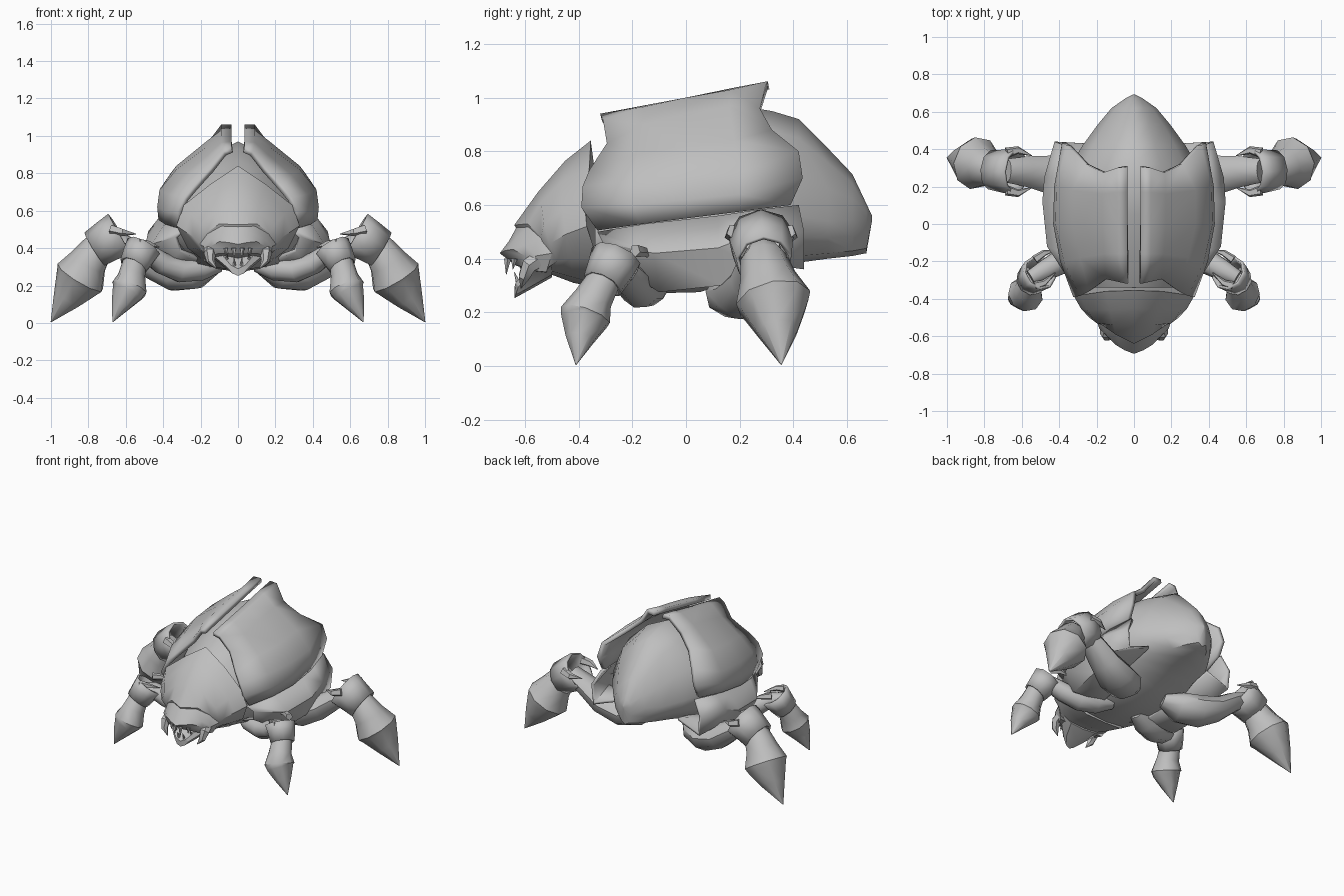
import bpy, bmesh, math
from mathutils import Vector

grey = bpy.data.materials.new("shell_grey")
grey.diffuse_color = (0.52, 0.52, 0.52, 1)


def finish(name, bm, thick=0, angle=35, ref=None):
    """Turn a bmesh into a mirrored, smooth shaded object."""
    bmesh.ops.remove_doubles(bm, verts=bm.verts, dist=0.0005)
    bmesh.ops.recalc_face_normals(bm, faces=bm.faces)
    if ref:
        r = Vector(ref)
        out = sum(f.normal.dot(f.calc_center_median() - r) * f.calc_area() for f in bm.faces)
        if out < 0:
            bmesh.ops.reverse_faces(bm, faces=bm.faces)
    me = bpy.data.meshes.new(name)
    bm.to_mesh(me)
    bm.free()
    ob = bpy.data.objects.new(name, me)
    bpy.context.collection.objects.link(ob)
    me.materials.append(grey)
    bpy.ops.object.select_all(action='DESELECT')
    ob.select_set(True)
    bpy.context.view_layer.objects.active = ob
    bpy.ops.object.shade_smooth_by_angle(angle=math.radians(angle))
    if thick:
        m = ob.modifiers.new("thickness", 'SOLIDIFY')
        m.thickness = thick
        m.offset = -1
    m = ob.modifiers.new("mirror", 'MIRROR')
    m.merge_threshold = 0.001
    return ob


def loft(rows, closed=False, caps=True, bm=None):
    """Bridge rows of points; closed joins each row into a ring."""
    bm = bm or bmesh.new()
    vs = [[bm.verts.new(p) for p in row] for row in rows]
    n = len(rows[0])
    for a, b in zip(vs, vs[1:]):
        for i in range(n if closed else n - 1):
            j = (i + 1) % n
            bm.faces.new((a[i], a[j], b[j], b[i]))
    if caps:
        bm.faces.new(vs[0])
        bm.faces.new(vs[-1])
    return bm


def tube(path, sides=9, caps=True, bm=None, wide=1):
    """Tube through (x, y, z, radius) stations, optionally widened in y."""
    pts = [Vector(p[:3]) for p in path]
    rows = []
    for i, p in enumerate(pts):
        t = Vector((0, 0, 0))
        if i > 0:
            t += (p - pts[i - 1]).normalized()
        if i < len(pts) - 1:
            t += (pts[i + 1] - p).normalized()
        t.normalize()
        u = t.cross(Vector((0, 1, 0.01))).normalized()
        v = t.cross(u) * wide
        r = path[i][3]
        rows.append([p + r * (math.cos(a) * u + math.sin(a) * v)
                     for a in (math.tau * k / sides for k in range(sides))])
    return loft(rows, True, caps, bm)


# abdomen: (y, top, widest height, bottom, half width)
section = [(0, 1), (.42, .80), (.8, .45), (1, 0), (.93, -.45), (.66, -.86), (0, -1)]
rows = []
for y, top, m, bot, w in [(-.34, .76, .53, .30, .27), (-.15, .87, .56, .27, .34),
                          (.05, .93, .58, .275, .37), (.2, .97, .60, .32, .37),
                          (.32, .95, .58, .36, .335), (.42, .92, .56, .385, .275),
                          (.53, .81, .54, .40, .195), (.62, .715, .545, .41, .12),
                          (.672, .605, .55, .42, .045), (.693, .56, .552, .54, .004)]:
    rows.append([(w * a, y, m + b * (top - m if b > 0 else m - bot)) for a, b in section])
finish("abdomen", loft(rows), ref=(0, .1, .6), angle=45)

# front collar that narrows towards the head
collar = [
    [(0, -.355, .84), (.15, -.36, .74), (.29, -.38, .63), (.33, -.37, .52),
     (.27, -.33, .40), (.14, -.30, .30), (0, -.28, .28)],
    [(0, -.45, .765), (.13, -.46, .69), (.25, -.46, .58), (.285, -.45, .49),
     (.24, -.43, .40), (.13, -.42, .33), (0, -.42, .31)],
    [(0, -.55, .65), (.11, -.54, .61), (.20, -.53, .53), (.24, -.50, .46),
     (.20, -.48, .39), (.12, -.49, .35), (0, -.50, .34)],
    [(0, -.64, .525), (.10, -.59, .53), (.17, -.54, .48), (.205, -.50, .42),
     (.18, -.51, .37), (.10, -.52, .35), (0, -.53, .34)]]
finish("collar", loft(collar), ref=(0, -.4, .5))

# head: brow, snout and upper lip
head = [
    [(0, -.63, .52), (.09, -.58, .525), (.165, -.54, .475), (.205, -.50, .42), (.17, -.52, .35), (0, -.52, .34)],
    [(0, -.66, .465), (.08, -.635, .475), (.14, -.60, .45), (.185, -.56, .41), (.15, -.57, .355), (0, -.57, .35)],
    [(0, -.694, .42), (.05, -.675, .43), (.10, -.645, .435), (.145, -.60, .41), (.11, -.61, .37), (0, -.635, .375)]]
finish("head", loft(head), ref=(0, -.58, .43), angle=25)

# lower jaw
jaw = [
    [(0, -.50, .37), (.13, -.50, .38), (.16, -.50, .37), (.10, -.50, .34), (0, -.50, .33)],
    [(0, -.58, .34), (.09, -.58, .37), (.12, -.57, .35), (.07, -.58, .295), (0, -.58, .285)],
    [(0, -.64, .29), (.04, -.635, .31), (.055, -.625, .295), (.03, -.635, .265), (0, -.64, .252)]]
finish("lower_jaw", loft(jaw), ref=(0, -.57, .32), angle=25)

# teeth and curved mandibles
bm = bmesh.new()
for x, y, z, dy, dz, r in [(.022, -.665, .40, -.005, -.06, .014), (.065, -.64, .40, -.005, -.04, .013),
                           (.020, -.62, .295, -.02, .055, .012), (.06, -.59, .33, -.03, .04, .013)]:
    tube([(x, y, z, r), (x, y + dy, z + dz, .001)], 5, True, bm)
tube([(.145, -.54, .40, .035), (.15, -.585, .375, .033), (.145, -.605, .33, .022),
      (.115, -.615, .29, .002)], 6, True, bm)
finish("teeth_and_mandibles", bm)

# wing covers: rows from front to back, inner ridge to lower edge
cover = [
    [(.035, -.32, .94), (.08, -.31, .92), (.15, -.295, .83), (.24, -.36, .73),
     (.29, -.385, .67), (.325, -.39, .59), (.32, -.33, .505)],
    [(.035, -.16, .97), (.09, -.16, .965), (.16, -.16, .90), (.29, -.18, .79),
     (.375, -.20, .69), (.395, -.20, .60), (.39, -.17, .528)],
    [(.035, 0, 1.0), (.09, 0, 1.0), (.17, 0, .94), (.33, 0, .82),
     (.42, 0, .71), (.432, 0, .62), (.425, 0, .55)],
    [(.035, .17, 1.035), (.09, .17, 1.03), (.17, .16, .97), (.33, .18, .84),
     (.415, .20, .72), (.427, .20, .64), (.42, .20, .575)],
    [(.035, .305, 1.06), (.09, .30, 1.06), (.165, .275, .96), (.26, .32, .88),
     (.36, .42, .80), (.385, .435, .70), (.38, .39, .60)]]
finish("wing_cover", loft(cover, caps=False), .03, ref=(.1, 0, .6), angle=40)

# flank plates that tuck under the belly
flank = [
    [(.30, -.33, .50), (.34, -.31, .46), (.31, -.27, .38), (.12, -.25, .31)],
    [(.39, -.15, .53), (.465, -.12, .42), (.41, -.10, .275), (.18, -.10, .285)],
    [(.41, .12, .56), (.49, .12, .44), (.44, .13, .30), (.20, .13, .315)],
    [(.41, .25, .58), (.48, .25, .49), (.46, .22, .39), (.24, .24, .375)],
    [(.37, .42, .60), (.425, .44, .50), (.41, .44, .36), (.24, .43, .42)]]
finish("flank_plate", loft(flank, caps=False), .02, ref=(0, 0, .6), angle=50)


def leg(name, thigh, cuff, shin, spikes, wide):
    finish(name + "_thigh", tube(thigh, 9, wide=wide), angle=45)
    finish(name + "_knee_cuff", tube(cuff, 9, False), .014, ref=cuff[0][:3], angle=40)
    finish(name + "_shin_and_claw", tube(shin, 9), angle=40)
    # hooked points on the mouth of the cuff
    bm = bmesh.new()
    for path in spikes:
        tube(path, 5, True, bm)
    finish(name + "_cuff_hooks", bm)


leg("rear_leg",
    [(.12, .14, .30, .04), (.22, .18, .27, .09), (.34, .23, .265, .098),
     (.46, .265, .31, .08), (.57, .28, .39, .065), (.68, .285, .45, .05)],
    [(.63, .28, .475, .126), (.69, .283, .44, .117), (.765, .29, .393, .106)],
    [(.71, .285, .43, .06), (.75, .29, .395, .088), (.80, .305, .325, .106), (.842, .325, .243, .143),
     (.858, .33, .22, .13), (.915, .342, .13, .08), (1.0, .355, .005, .002)],
    [[(.68, .28 + s * .10, .50, .03), (.62, .28 + s * .115, .485, .022), (.545, .28 + s * .085, .475, .002)]
     for s in (-1, 1)], 1.3)

leg("front_leg",
    [(.10, -.10, .31, .04), (.20, -.14, .285, .062), (.31, -.17, .28, .066),
     (.41, -.21, .32, .06), (.48, -.25, .37, .052), (.55, -.29, .38, .04)],
    [(.505, -.26, .405, .098), (.53, -.28, .36, .09), (.56, -.31, .305, .078)],
    [(.53, -.285, .35, .05), (.555, -.31, .31, .066), (.567, -.345, .25, .074), (.58, -.375, .185, .098),
     (.59, -.38, .165, .088), (.625, -.395, .10, .055), (.67, -.41, .005, .002)],
    [[(.53, -.26 + s * .07, .43, .024), (.48, -.235 + s * .08, .425, .018), (.42, -.20 + s * .06, .405, .002)]
     for s in (-1, 1)], 1.1)
